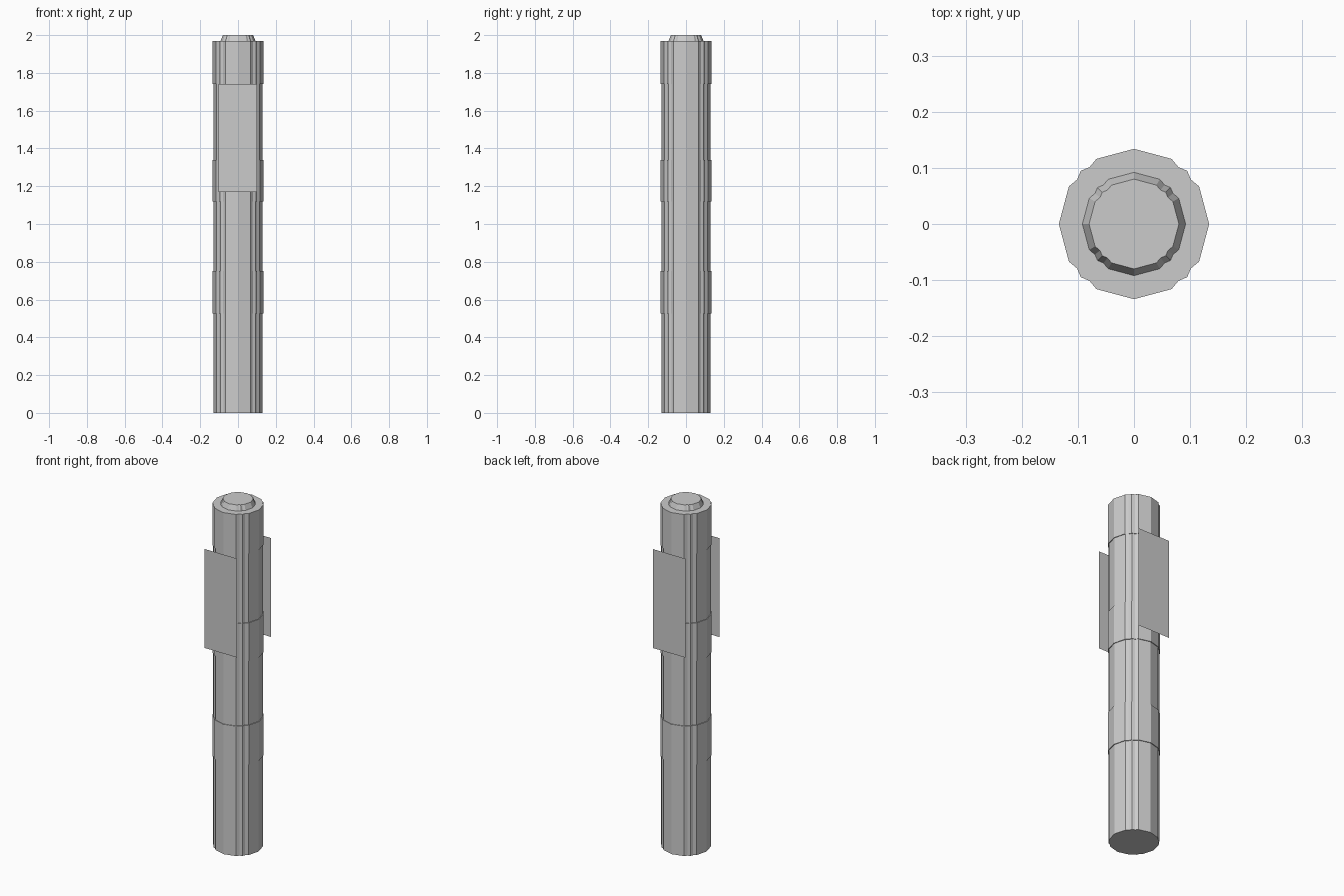
import bpy, bmesh
from math import sin, cos, radians

if "Cube" in bpy.data.objects:
    bpy.data.objects.remove(bpy.data.objects["Cube"])

# One quarter of the cross-section: (angle, radius factor), with a shallow diagonal flute
QUARTER = [(0, 1), (30, 1), (38, 0.96), (45, 1.0), (52, 0.96), (60, 1)]


def outline(r):
    return [(r * f * cos(radians(a + q)), r * f * sin(radians(a + q)))
            for q in (0, 90, 180, 270) for a, f in QUARTER]


def finish(name, bm):
    mesh = bpy.data.meshes.new(name)
    bm.to_mesh(mesh)
    bm.free()
    obj = bpy.data.objects.new(name, mesh)
    bpy.context.collection.objects.link(obj)
    return obj


def fluted(name, z0, z1, r0, r1):
    """Closed fluted column section, optionally tapered."""
    bm = bmesh.new()
    low = [bm.verts.new((x, y, z0)) for x, y in outline(r0)]
    top = [bm.verts.new((x, y, z1)) for x, y in outline(r1)]
    n = len(low)
    for i in range(n):
        j = (i + 1) % n
        bm.faces.new((low[i], low[j], top[j], top[i]))
    bm.faces.new(low[::-1])
    bm.faces.new(top)
    return finish(name, bm)


# Main pole
fluted("pole", 0, 1.96, 0.130, 0.130)

# Raised bands
for name, z0, z1 in (("lower_band", 0.525, 0.75),
                     ("middle_band", 1.12, 1.34),
                     ("upper_band", 1.74, 1.97)):
    fluted(name, z0, z1, 0.134, 0.134)

# Tapered cap on top
fluted("top_cap", 1.97, 2.0, 0.092, 0.080)

# Thin sign sheets on the front and back
for name, s in (("front_sheet", -1), ("back_sheet", 1)):
    bm = bmesh.new()
    corners = [(-0.104, 1.17), (0.101, 1.17), (0.101, 1.74), (-0.104, 1.74)]
    vs = [bm.verts.new((x, s * 0.155, z)) for x, z in corners]
    bm.faces.new(vs if s < 0 else vs[::-1])
    finish(name, bm)
